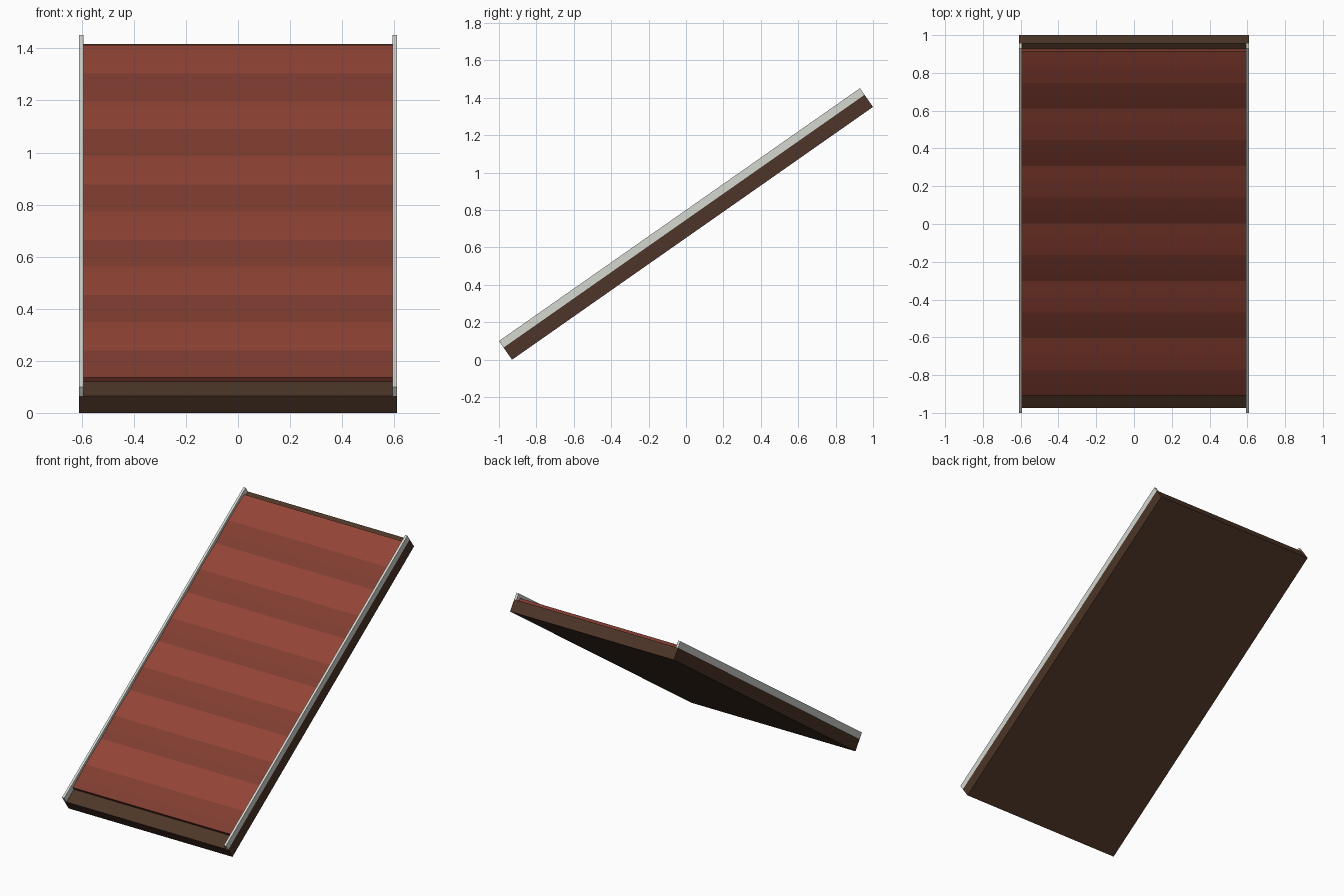
import bpy, bmesh, math
from mathutils import Matrix

if "Cube" in bpy.data.objects:
    bpy.data.objects.remove(bpy.data.objects["Cube"])

# The ramp is built flat along +y (run s, height h), then tilted as a whole
ANGLE = math.radians(35)
LENGTH, THICK, RAIL_TOP = 2.356, 0.079, 0.122
TILT = Matrix.Translation((0, -0.93, 0)) @ Matrix.Rotation(ANGLE, 4, 'X')


def material(name, rgb):
    m = bpy.data.materials.new(name)
    m.diffuse_color = (*rgb, 1)
    m.use_nodes = True
    m.node_tree.nodes["Principled BSDF"].inputs["Base Color"].default_value = m.diffuse_color
    return m


BROWN = material("dark_wood", (0.075, 0.036, 0.021))
RED = material("red", (0.29, 0.058, 0.036))
DARK_RED = material("dark_red", (0.215, 0.046, 0.03))
PALE = material("pale_grey", (0.66, 0.68, 0.63))


def finish(name, bm, mats):
    bm.transform(TILT)
    bmesh.ops.recalc_face_normals(bm, faces=bm.faces)
    me = bpy.data.meshes.new(name)
    bm.to_mesh(me)
    bm.free()
    for m in mats:
        me.materials.append(m)
    ob = bpy.data.objects.new(name, me)
    bpy.context.collection.objects.link(ob)
    return ob


def box(name, x0, x1, s0, s1, h0, h1, mat):
    bm = bmesh.new()
    size = Matrix.Diagonal((x1 - x0, s1 - s0, h1 - h0, 1))
    mid = Matrix.Translation(((x0 + x1) / 2, (s0 + s1) / 2, (h0 + h1) / 2))
    bmesh.ops.create_cube(bm, size=1, matrix=mid @ size)
    return finish(name, bm, [mat])


# Base slab and the two side rails
box("base_slab", -0.61, 0.61, 0, LENGTH, 0, THICK, BROWN)
for side, x in (("left", -0.602), ("right", 0.602)):
    box(side + "_rail", x - 0.008, x + 0.008, 0, LENGTH, THICK, RAIL_TOP, PALE)

# Ribbed sliding surface: six shallow bulges, each half dark and half light
S0, S1, RIBS, STEPS, BULGE = 0.096, 2.321, 6, 13, 0.006
HALF_W, TOP = 0.595, THICK + 0.02
pitch = (S1 - S0) / RIBS
bm = bmesh.new()
rows = []
for i in range(RIBS * STEPS + 1):
    t = (i % STEPS) / STEPS
    s, h = S0 + i * pitch / STEPS, TOP + BULGE * 4 * t * (1 - t)
    rows.append([bm.verts.new((x, s, z)) for x, z in
                 ((-HALF_W, THICK), (-HALF_W, h), (HALF_W, h), (HALF_W, THICK))])
for i, (a, b) in enumerate(zip(rows, rows[1:])):
    for j in range(4):
        k = (j + 1) % 4
        f = bm.faces.new((a[j], a[k], b[k], b[j]))
        f.material_index = 1 if i % STEPS < 6 else 0
        f.smooth = True
for row in (rows[0], rows[-1]):
    bm.faces.new(row).material_index = 1
ribbed = finish("striped_surface", bm, [RED, DARK_RED])
bpy.context.view_layer.objects.active = ribbed
ribbed.select_set(True)
bpy.ops.object.shade_smooth_by_angle(angle=math.radians(4))
